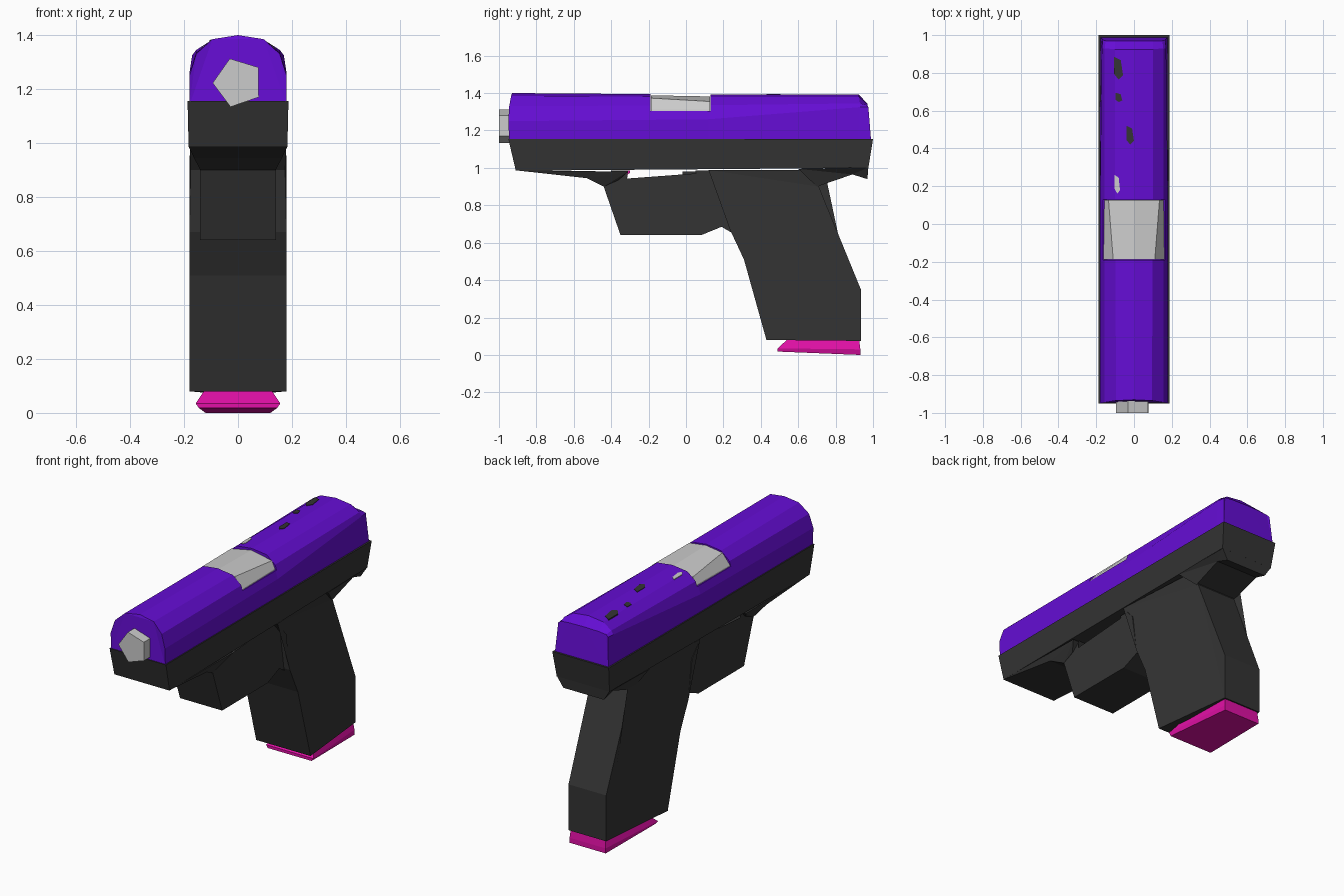
import bpy, bmesh, math
from mathutils import Vector

if "Cube" in bpy.data.objects:
    bpy.data.objects.remove(bpy.data.objects["Cube"])


def material(name, rgb):
    m = bpy.data.materials.new(name)
    m.diffuse_color = (*rgb, 1)
    m.use_nodes = True
    m.node_tree.nodes["Principled BSDF"].inputs["Base Color"].default_value = m.diffuse_color
    return m


PURPLE = material("purple", (0.13, 0.004, 0.66))
DARK = material("charcoal", (0.034, 0.034, 0.034))
PINK = material("pink", (0.75, 0.005, 0.38))
GREY = material("light grey", (0.6, 0.6, 0.6))


def finish(name, bm, mat):
    bmesh.ops.triangulate(bm, faces=[f for f in bm.faces if len(f.verts) > 4])
    bmesh.ops.recalc_face_normals(bm, faces=bm.faces)
    mesh = bpy.data.meshes.new(name)
    bm.to_mesh(mesh)
    bm.free()
    mesh.materials.append(mat)
    ob = bpy.data.objects.new(name, mesh)
    bpy.context.collection.objects.link(ob)
    return ob


def loft(name, rings, mat):
    """Join equal closed rings of points and cap both ends."""
    bm = bmesh.new()
    rows = [[bm.verts.new(p) for p in r] for r in rings]
    n = len(rows[0])
    for a, b in zip(rows, rows[1:]):
        for i in range(n):
            j = (i + 1) % n
            bm.faces.new((a[i], a[j], b[j], b[i]))
    bm.faces.new(rows[0])
    bm.faces.new(rows[-1])
    return finish(name, bm, mat)


def prism(name, pts, mat):
    """Side profile of (y, z, half width), mirrored about x = 0."""
    return loft(name, [[(s * w, y, z) for y, z, w in pts] for s in (1, -1)], mat)


def arch(half):
    """Half cross-section (x, y, z) from bottom to crown, mirrored to a ring."""
    return half + [(-x, y, z) for x, y, z in reversed(half) if x > 0]


# Slide, rounded top with a bevelled rear
slide = loft("slide", [
    arch([(.18, -.945, 1.14), (.18, -.95, 1.25), (.155, -.945, 1.33), (.095, -.935, 1.385), (0, -.93, 1.4)]),
    arch([(.18, .12, 1.14), (.18, .12, 1.26), (.155, .12, 1.335), (.1, .12, 1.38), (0, .12, 1.392)]),
    arch([(.178, .92, 1.14), (.17, .93, 1.325), (.155, .93, 1.345), (.1, .925, 1.38), (0, .925, 1.392)]),
    arch([(.178, .99, 1.14), (.165, .975, 1.325), (.15, .97, 1.335), (.1, .97, 1.34), (0, .97, 1.342)]),
], PURPLE)

# Ejection opening cut into the slide
cutter = prism("opening_cutter", [(-.19, 1.305, .3), (.13, 1.305, .3), (.13, 1.5, .3), (-.19, 1.5, .3)], DARK)
cutter.hide_render = True
cutter.hide_viewport = True
cut = slide.modifiers.new("opening", "BOOLEAN")
cut.object = cutter
cut.operation = "DIFFERENCE"
cut.solver = "EXACT"

# Barrel hood in the opening
loft("barrel_hood", [
    arch([(.162, -.188, 1.3), (.16, -.188, 1.312), (.11, -.188, 1.373), (0, -.188, 1.388)]),
    arch([(.158, .128, 1.3), (.155, .128, 1.312), (.135, .128, 1.355), (0, .128, 1.382)]),
], GREY)

# Five-sided barrel
angles = [math.radians(109 + 72 * i) for i in range(5)]
loft("barrel", [[(.094 * math.cos(a), y, 1.224 + .094 * math.sin(a)) for a in angles]
                for y in (-1, -.3)], GREY)

# Frame
prism("frame", [(-.95, 1.155, .187), (1, 1.155, .187), (.975, 1.0, .175), (-.91, .985, .183)], DARK)
prism("front_mount", [(-.91, .987, .183), (-.31, .98, .18), (-.36, .935, .145),
                      (-.44, .9, .14), (-.53, .945, .163)], DARK)
prism("rear_tang", [(.6, .995, .178), (.975, 1.003, .175), (.97, .94, .135),
                    (.89, .965, .14), (.7, .9, .135)], DARK)

# Trigger guard with the forward flank of the grip
guard = [(-.44, .9), (-.35, .64), (.08, .64), (.19, .685), (.25, .65), (.3, .8), (.25, .985),
         (.05, .985), (.14, .87), (.19, .79), (.175, .75), (.115, .705), (-.31, .705),
         (-.355, .94), (-.31, .985), (-.4, .985)]
prism("trigger_guard", [(y, z, .14) for y, z in guard], DARK)
prism("trigger", [(-.02, .98, .07), (-.02, .835, .07), (.1, .88, .07), (.06, .98, .07)], DARK)
prism("guard_pin", [(-.36, .985, .06), (-.36, .94, .06), (-.345, .945, .06), (-.3, .973, .06),
                    (-.3, .985, .06)], PINK)

# Grip, narrower at the back
prism("grip", [(.12, .99, .178), (.2, .9, .18), (.235, .67, .18), (.31, .51, .18), (.43, .08, .18),
               (.935, .075, .125), (.935, .35, .125), (.71, .9, .13), (.74, .99, .14)], DARK)

# Magazine foot, flared toward the ground
loft("magazine_foot", [
    [(-.12, .55, .09), (.12, .55, .09), (.115, .925, .09), (-.115, .925, .09)],
    [(-.157, .49, .035), (.157, .49, .035), (.12, .932, .03), (-.12, .932, .03)],
    [(-.145, .49, .018), (.145, .49, .018), (.12, .932, 0), (-.12, .932, 0)],
], PINK)

# Small worn patches on top of the slide
for i, (x, y, w, l, mat) in enumerate([(-.082, .825, .024, .06, DARK), (-.08, .67, .018, .025, DARK),
                                       (-.02, .47, .02, .05, DARK), (-.088, .21, .014, .05, GREY)]):
    def top(px):
        return 1.392 - .12 * abs(px)
    ring = [(x - w, y + l), (x + w * .5, y + l * .7), (x + w, y - l * .6), (x, y - l), (x - w, y - l * .5)]
    loft(f"worn_patch_{i + 1}", [[(px, py, top(px) + dz) for px, py in ring] for dz in (-.004, .003)], mat)
